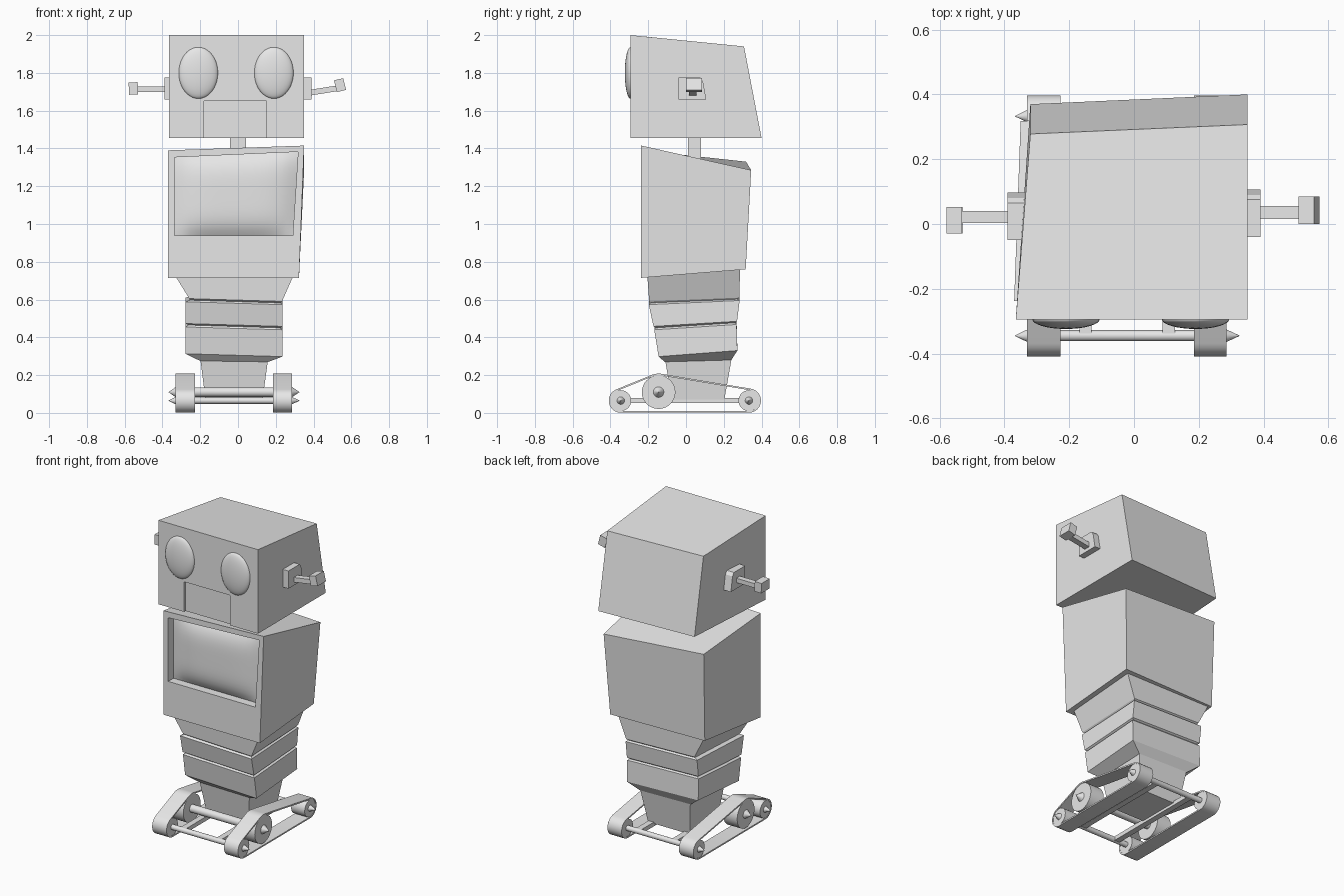
import bpy, bmesh, math
from mathutils import Matrix, Vector

cube = bpy.data.objects.get("Cube")
if cube:
    bpy.data.objects.remove(cube, do_unlink=True)

grey = bpy.data.materials.new("light grey")
grey.diffuse_color = (0.8, 0.8, 0.8, 1)
grey.use_nodes = True
grey.node_tree.nodes["Principled BSDF"].inputs["Base Color"].default_value = (0.8, 0.8, 0.8, 1)


def finish(name, bm, smooth=False):
    bmesh.ops.recalc_face_normals(bm, faces=bm.faces)
    mesh = bpy.data.meshes.new(name)
    bm.to_mesh(mesh)
    bm.free()
    mesh.materials.append(grey)
    obj = bpy.data.objects.new(name, mesh)
    bpy.context.collection.objects.link(obj)
    if smooth:
        bpy.ops.object.select_all(action='DESELECT')
        obj.select_set(True)
        bpy.context.view_layer.objects.active = obj
        bpy.ops.object.shade_smooth_by_angle(angle=math.radians(35))
    return obj


def loft(name, rings, smooth=False):
    """Skin closed rings of points and cap both ends."""
    bm = bmesh.new()
    rows = [[bm.verts.new(p) for p in r] for r in rings]
    n = len(rows[0])
    for a, b in zip(rows, rows[1:]):
        for i in range(n):
            j = (i + 1) % n
            bm.faces.new((a[i], a[j], b[j], b[i]))
    bm.faces.new(rows[0])
    bm.faces.new(rows[-1])
    return finish(name, bm, smooth)


def box(name, x0, x1, y0, y1, z0, z1, tilt=0):
    """Box, optionally turned about y around its own centre."""
    bm = bmesh.new()
    c = Vector(((x0 + x1) / 2, (y0 + y1) / 2, (z0 + z1) / 2))
    size = Matrix.Diagonal((x1 - x0, y1 - y0, z1 - z0, 1))
    bmesh.ops.create_cube(bm, size=1, matrix=Matrix.Translation(c) @ Matrix.Rotation(tilt, 4, 'Y') @ size)
    return finish(name, bm)


def turned_x(name, profile, y, z, n=24):
    """Round part along x from (x, radius) pairs."""
    return loft(name, [[(x, y + r * math.cos(2 * math.pi * i / n), z + r * math.sin(2 * math.pi * i / n))
                        for i in range(n)] for x, r in profile], True)


def cut(obj, cutter):
    mod = obj.modifiers.new("recess", 'BOOLEAN')
    mod.object = cutter
    mod.operation = 'DIFFERENCE'
    mod.solver = 'EXACT'
    bpy.context.view_layer.objects.active = obj
    bpy.ops.object.modifier_apply(modifier=mod.name)
    bpy.data.objects.remove(cutter, do_unlink=True)


# Head with a shallow mouth recess
head = loft("head", [
    [(-.365, -.295, 1.455), (.35, -.295, 1.455), (.35, .40, 1.455), (-.32, .37, 1.455)],
    [(-.365, -.295, 2.0), (.35, -.295, 2.0), (.35, .307, 1.94), (-.32, .278, 1.943)]])
cut(head, box("mouth_cutter", -.18, .15, -.4, -.28, 1.4, 1.65))

# Bulging oval eyes
for name, x in (("right_eye", -.21), ("left_eye", .19)):
    bm = bmesh.new()
    bmesh.ops.create_uvsphere(bm, u_segments=32, v_segments=20, radius=1,
                              matrix=Matrix.Translation((x, -.294, 1.80)) @ Matrix.Diagonal((.104, .03, .136, 1)))
    finish(name, bm, True)

# Ears: plate, rod and end block
ear_outline = [(-.04, 1.66), (.107, 1.66), (.09, 1.755), (.075, 1.775), (-.04, 1.775)]
for side, xa, xb, dy in (("left", .345, .39, 0), ("right", -.39, -.335, -.01)):
    loft(side + "_ear_plate", [[(x, y + dy, z) for y, z in ear_outline] for x in (xa, xb)])
box("left_ear_rod", .38, .53, .015, .055, 1.692, 1.722, math.radians(-9))
box("left_ear_block", .515, .565, .0, .085, 1.703, 1.767, math.radians(-14))
box("right_ear_rod", -.54, -.38, .003, .04, 1.70, 1.728)
box("right_ear_block", -.578, -.53, -.03, .053, 1.685, 1.75, math.radians(-2))

# Neck
box("neck", -.042, .042, .01, .08, 1.30, 1.47)

# Torso with a screen recess
torso = loft("torso", [
    [(-.37, -.237, .715), (.323, -.237, .715), (.323, .316, .76), (-.345, .30, .76)],
    [(-.37, -.237, 1.39), (.35, -.237, 1.415), (.35, .345, 1.285), (-.35, .318, 1.33)]])
screen_corners = [(-.335, .94), (.29, .94), (.318, 1.382), (-.335, 1.353)]
cut(torso, loft("screen_cutter", [[(x, y, z) for x, z in screen_corners] for y in (-.4, -.18)]))

# Bulging screen set in the recess
bm = bmesh.new()
N = 16
bl, br, tr, tl = [Vector((x, 0, z)) for x, z in screen_corners]
grid = []
for i in range(N + 1):
    row = []
    for j in range(N + 1):
        u, v = j / N, i / N
        p = bl.lerp(br, u).lerp(tl.lerp(tr, u), v)
        p.y = -.183 - .04 * (1 - (2 * u - 1) ** 4) * (1 - (2 * v - 1) ** 4)
        row.append(bm.verts.new(p))
    grid.append(row)
for i in range(N):
    for j in range(N):
        bm.faces.new((grid[i][j], grid[i][j + 1], grid[i + 1][j + 1], grid[i + 1][j]))
screen = finish("screen", bm, True)
if screen.data.polygons[N * N // 2].normal.y > 0:
    screen.data.flip_normals()


# Segmented waist: each ring is x0, x1, y0, y1, front z, back z, sideways drop
def tilted_ring(x0, x1, y0, y1, zf, zb, drop):
    return [(x0, y0, zf + drop), (x1, y0, zf), (x1, y1, zb), (x0, y1, zb + drop)]


loft("waist", [tilted_ring(*r) for r in (
    (-.335, .295, -.205, .287, .73, .775, 0),
    (-.258, .233, -.195, .282, .590, .610, .015),
    (-.255, .225, -.185, .272, .582, .602, .015),
    (-.278, .235, -.197, .284, .573, .595, .015),
    (-.278, .235, -.172, .270, .458, .485, .015),
    (-.262, .222, -.160, .260, .450, .477, .015),
    (-.278, .235, -.168, .268, .440, .468, .015),
    (-.278, .235, -.145, .272, .298, .330, .015),
    (-.200, .160, -.112, .240, .270, .280, .005))])

# Pedestal
loft("pedestal", [
    [(-.20, -.112, .29), (.16, -.112, .29), (.16, .242, .29), (-.20, .242, .29)],
    [(-.172, -.075, .07), (.13, -.075, .07), (.13, .203, .07), (-.172, .203, .07)]])

# Wheels as y, z, radius, axle radius; listed counter-clockwise around the track
wheels = [("front", -.345, .065, .055, .017), ("back", .333, .065, .055, .017), ("middle", -.145, .11, .089, .025)]
tracks = [("right", -.33, -.227), ("left", .185, .286)]


def tangent_angle(a, b):
    dy, dz = b[1] - a[1], b[2] - a[2]
    return math.atan2(dz, dy) - math.acos((a[3] - b[3]) / math.hypot(dy, dz))


def belt_outline(extra):
    pts = []
    for k, w in enumerate(wheels):
        start = tangent_angle(wheels[k - 1], w)
        end = tangent_angle(w, wheels[(k + 1) % 3])
        sweep = (end - start) % (2 * math.pi)
        for i in range(13):
            a = start + sweep * i / 12
            pts.append((w[1] + (w[3] + extra) * math.cos(a), w[2] + (w[3] + extra) * math.sin(a)))
    return pts


for side, xa, xb in tracks:
    # Thin hollow belt
    bm = bmesh.new()
    loops = [[bm.verts.new((x, y, z)) for y, z in belt_outline(e)]
             for x, e in ((xa, 0), (xa, .009), (xb, .009), (xb, 0))]
    for k in range(4):
        a, b = loops[k], loops[(k + 1) % 4]
        for i in range(len(a)):
            j = (i + 1) % len(a)
            bm.faces.new((a[i], a[j], b[j], b[i]))
    finish(side + "_track_belt", bm, True)
    for name, y, z, r, _ in wheels:
        turned_x(f"{side}_{name}_wheel", [(xa + .002, r), (xb - .002, r)], y, z, 32)

# Axles with pointed ends
for name, y, z, r, hub in wheels:
    turned_x(name + "_axle", [(-.367, .001), (-.328, hub + .003), (-.31, hub), (.27, hub),
                              (.284, hub + .003), (.325, .001)], y, z, 20)

# Frame rails between the axles
for name, x in (("right_rail", -.15), ("left_rail", .107)):
    box(name, x - .019, x + .019, -.345, .333, .053, .08)
